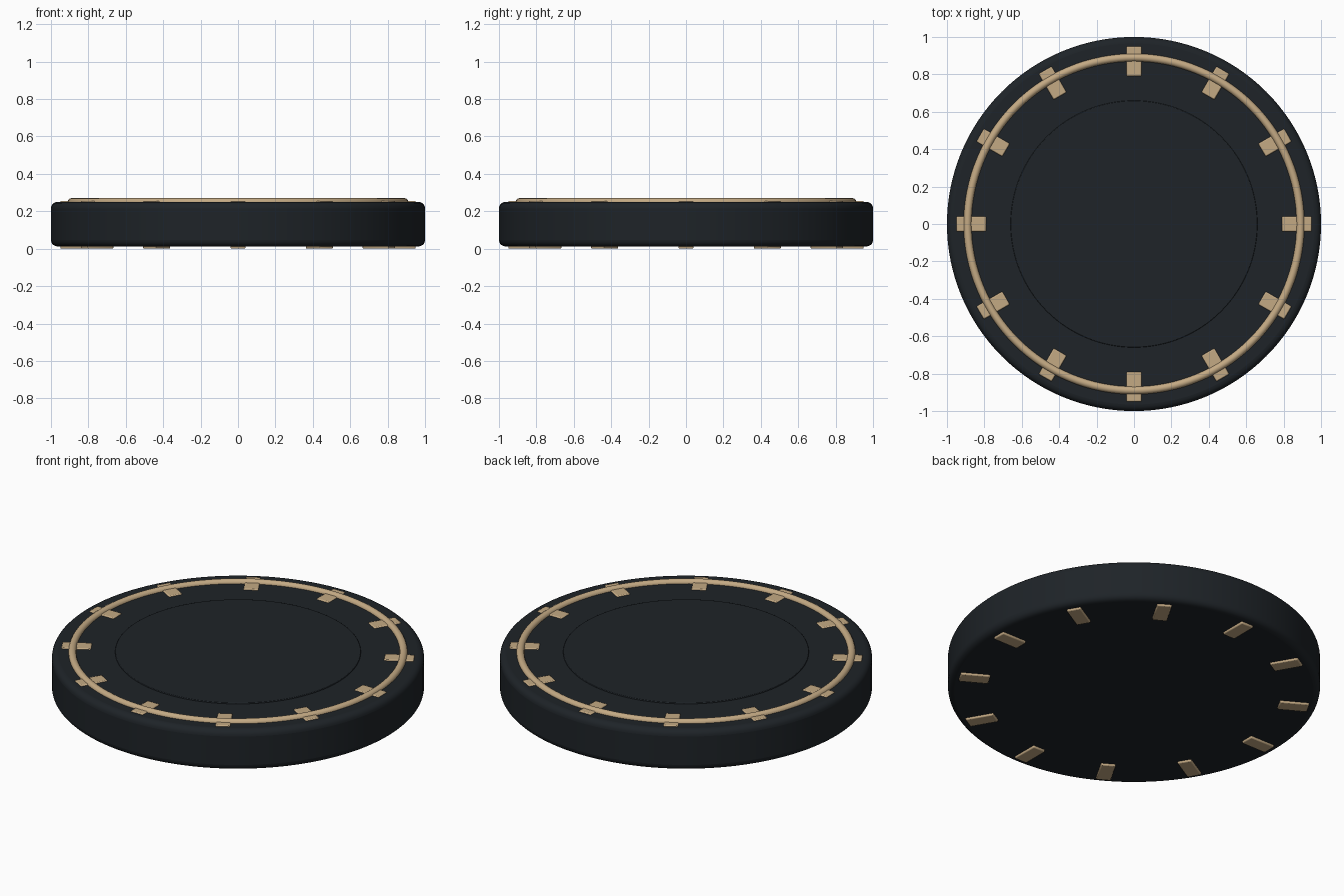
import bpy, bmesh, math
from mathutils import Matrix

if "Cube" in bpy.data.objects:
    bpy.data.objects.remove(bpy.data.objects["Cube"])


def material(name, rgb):
    m = bpy.data.materials.new(name)
    m.diffuse_color = (*rgb, 1)
    m.use_nodes = True
    m.node_tree.nodes["Principled BSDF"].inputs["Base Color"].default_value = m.diffuse_color
    return m


DARK = material("charcoal", (0.013, 0.017, 0.021))
TAN = material("tan", (0.55, 0.40, 0.23))


def finish(obj, mat, bevel=0.0, segments=3):
    obj.data.materials.append(mat)
    bpy.ops.object.select_all(action='DESELECT')
    obj.select_set(True)
    bpy.context.view_layer.objects.active = obj
    if bevel:
        b = obj.modifiers.new("round_edges", 'BEVEL')
        b.width, b.segments, b.limit_method = bevel, segments, 'ANGLE'
    bpy.ops.object.shade_smooth_by_angle(angle=math.radians(35))


def disc(name, radius, z0, z1, bevel, segments):
    bpy.ops.mesh.primitive_cylinder_add(vertices=128, radius=radius, depth=z1 - z0,
                                        location=(0, 0, (z0 + z1) / 2))
    obj = bpy.context.object
    obj.name = name
    finish(obj, DARK, bevel, segments)


def inserts(name, z0, z1, count=12, r0=0.79, r1=0.95, width=0.08):
    # Ring of small radial blocks
    bm = bmesh.new()
    for i in range(count):
        bmesh.ops.create_cube(bm, size=1, matrix=(
            Matrix.Rotation(2 * math.pi * i / count, 4, 'Z')
            @ Matrix.Translation(((r0 + r1) / 2, 0, (z0 + z1) / 2))
            @ Matrix.Diagonal((r1 - r0, width, z1 - z0, 1))))
    mesh = bpy.data.meshes.new(name)
    bm.to_mesh(mesh)
    bm.free()
    obj = bpy.data.objects.new(name, mesh)
    bpy.context.collection.objects.link(obj)
    finish(obj, TAN, 0.006, 2)


# Main round body and the slightly raised centre panel
disc("chip_body", 1.0, 0.012, 0.25, 0.035, 5)
disc("centre_panel", 0.66, 0.235, 0.256, 0.003, 2)

# Raised trim ring on the top face
bpy.ops.mesh.primitive_torus_add(major_radius=0.89, minor_radius=0.021, major_segments=128,
                                 minor_segments=16, location=(0, 0, 0.249))
bpy.context.object.name = "trim_ring"
finish(bpy.context.object, TAN)

# Edge markers on both faces
inserts("top_markers", 0.23, 0.256)
inserts("bottom_markers", 0.0, 0.03)
